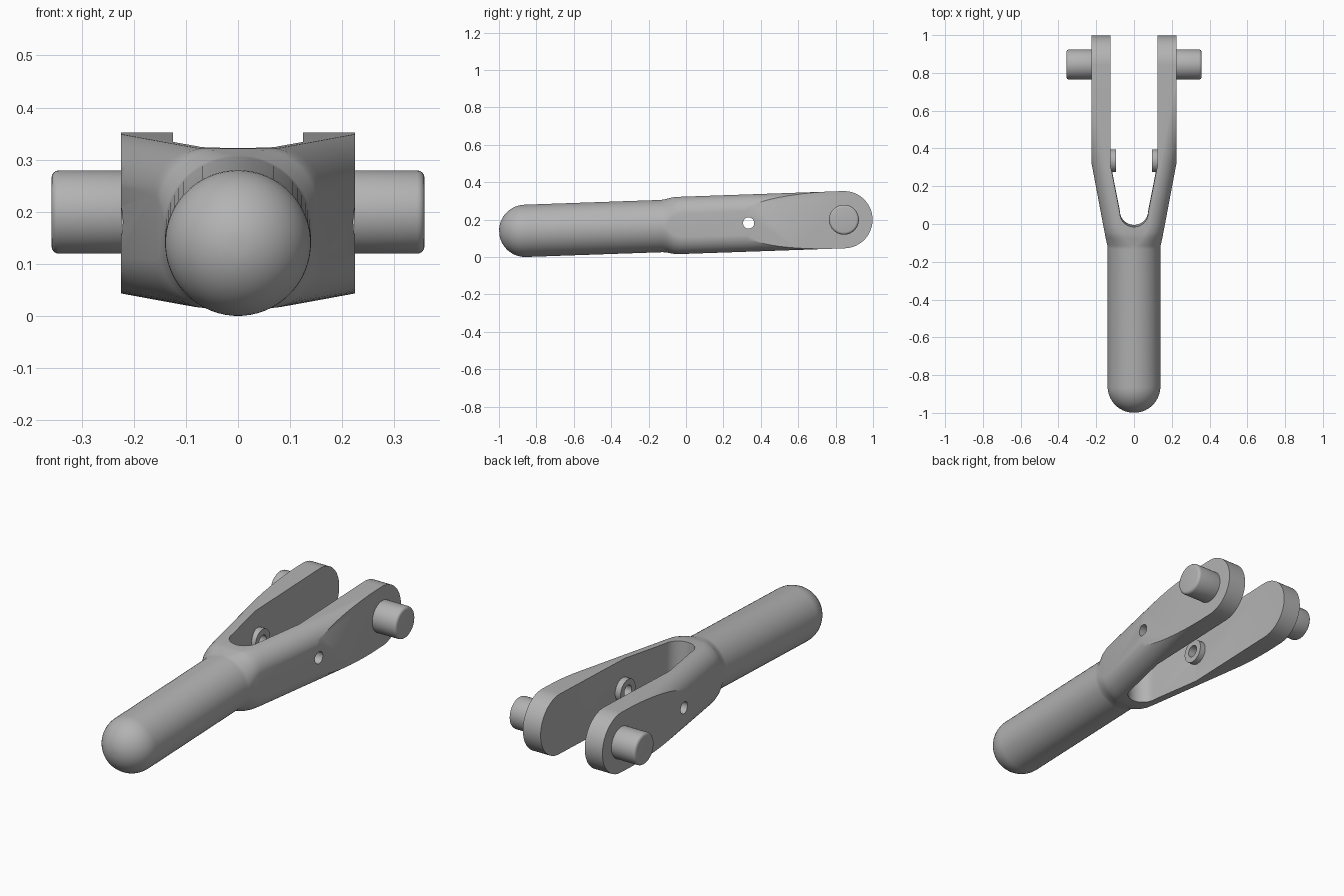
import bpy, bmesh, math
from mathutils import Matrix

cube = bpy.data.objects.get("Cube")
if cube:
    bpy.data.objects.remove(cube)

grey = bpy.data.materials.new("satin grey")
grey.use_nodes = True
grey.diffuse_color = (0.45, 0.45, 0.45, 1)
grey.node_tree.nodes["Principled BSDF"].inputs["Base Color"].default_value = grey.diffuse_color

# The whole tool leans up slightly towards the fork
TILT = Matrix.Translation((0, 0, 0.17)) @ Matrix.Rotation(math.radians(2), 4, 'X')
H = 0.153       # half height of the fork
PIVOT = 0.845   # centre of the rounded fork ends


def finish(name, bm):
    bmesh.ops.recalc_face_normals(bm, faces=bm.faces)
    mesh = bpy.data.meshes.new(name)
    bm.to_mesh(mesh)
    bm.free()
    mesh.materials.append(grey)
    obj = bpy.data.objects.new(name, mesh)
    bpy.context.collection.objects.link(obj)
    return obj


def prism(name, outline, direction, half):
    """Extrude a closed outline of 3D points symmetrically along a direction."""
    bm = bmesh.new()
    a, b = ([bm.verts.new([p + s * half * d for p, d in zip(pt, direction)]) for pt in outline]
            for s in (-1, 1))
    n = len(a)
    bm.faces.new(a)
    bm.faces.new(b)
    for i in range(n):
        j = (i + 1) % n
        bm.faces.new((a[i], a[j], b[j], b[i]))
    return finish(name, bm)


def rod(name, x0, x1, y, z, radius):
    """Cylinder lying along x."""
    outline = [((x0 + x1) / 2, y + radius * math.cos(k * math.tau / 48),
                z + radius * math.sin(k * math.tau / 48)) for k in range(48)]
    return prism(name, outline, (1, 0, 0), abs(x1 - x0) / 2)


def section(y, w, h, r, n=14):
    """Rounded rectangle across the tool at station y."""
    pts = []
    for q, (sx, sz) in enumerate(((1, 1), (-1, 1), (-1, -1), (1, -1))):
        for k in range(n):
            a = (q + (k + 0.5) / n) * math.pi / 2
            pts.append((sx * (w - r) + r * math.cos(a), y, sz * (h - r) + r * math.sin(a)))
    return pts


def loft(name, stations):
    bm = bmesh.new()
    rings = [[bm.verts.new(p) for p in section(*s)] for s in stations]
    n = len(rings[0])
    for a, b in zip(rings, rings[1:]):
        for i in range(n):
            j = (i + 1) % n
            bm.faces.new((a[i], a[j], b[j], b[i]))
    bm.faces.new(rings[0])
    bm.faces.new(rings[-1])
    return finish(name, bm)


def apply_modifier(obj, mod):
    bpy.context.view_layer.objects.active = obj
    bpy.ops.object.modifier_apply(modifier=mod.name)


def boolean(obj, cutter, operation):
    mod = obj.modifiers.new("cut", 'BOOLEAN')
    mod.object, mod.operation, mod.solver = cutter, operation, 'EXACT'
    apply_modifier(obj, mod)


# Handle with domed end, flaring through the neck into the fork block
R = 0.14
stations = []
for k in range(1, 15):
    a = k / 14 * math.pi / 2
    r = R * math.sin(a)
    stations.append((-0.86 - R * math.cos(a), r, r, r))
stations += [(-0.13, R, R, R), (-0.11, 0.142, 0.142, 0.139), (-0.07, 0.151, 0.151, 0.11),
             (-0.04, 0.156, H + 0.001, 0.1), (0.0, 0.164, H + 0.001, 0.097),
             (0.33, 0.226, H + 0.001, 0.095), (1.1, 0.372, H + 0.001, 0.095)]
body = loft("handle_and_fork", stations)

# Trim to flat outer cheeks and rounded fork ends
arc = [(-90 + 180 * k / 32) * math.pi / 180 for k in range(33)]
side = [(0, -1.2, H), (0, -1.2, -H)]
side += [(0, PIVOT + H * math.cos(a), H * math.sin(a)) for a in arc]
trim = prism("fork_trim", side, (1, 0, 0), 0.225)

# Slot between the two prongs
S = 0.075
slot = [(0.125, 1.2, 0), (0.125, 0.32, 0)]
slot += [(S * math.cos(k * math.pi / 28), 0.065 - S * math.sin(k * math.pi / 28), 0) for k in range(29)]
slot += [(-0.125, 0.32, 0), (-0.125, 1.2, 0)]
slot_cutter = prism("slot_cutter", slot, (0, 0, 1), 0.4)

bore = rod("bore_cutter", -0.4, 0.4, 0.335, 0, 0.03)
boolean(body, trim, 'INTERSECT')
boolean(body, slot_cutter, 'DIFFERENCE')
boolean(body, bore, 'DIFFERENCE')
parts = [body]

for side_name, s in (("left", 1), ("right", -1)):
    # Pivot pin on the outside of each prong
    pin = rod(side_name + "_pivot_pin", s * 0.2, s * 0.358, PIVOT, 0, 0.08)
    bevel = pin.modifiers.new("round", 'BEVEL')
    bevel.width, bevel.segments = 0.014, 4
    bevel.limit_method, bevel.angle_limit = 'ANGLE', math.radians(40)
    apply_modifier(pin, bevel)
    # Bored boss on the inside of each prong
    boss = rod(side_name + "_inner_boss", s * 0.094, s * 0.135, 0.335, 0, 0.06)
    boolean(boss, bore, 'DIFFERENCE')
    parts += [pin, boss]

for cutter in (trim, slot_cutter, bore):
    bpy.data.objects.remove(cutter)

for obj in parts:
    obj.data.transform(TILT)
    bpy.ops.object.select_all(action='DESELECT')
    obj.select_set(True)
    bpy.context.view_layer.objects.active = obj
    bpy.ops.object.shade_smooth_by_angle(angle=math.radians(25))
